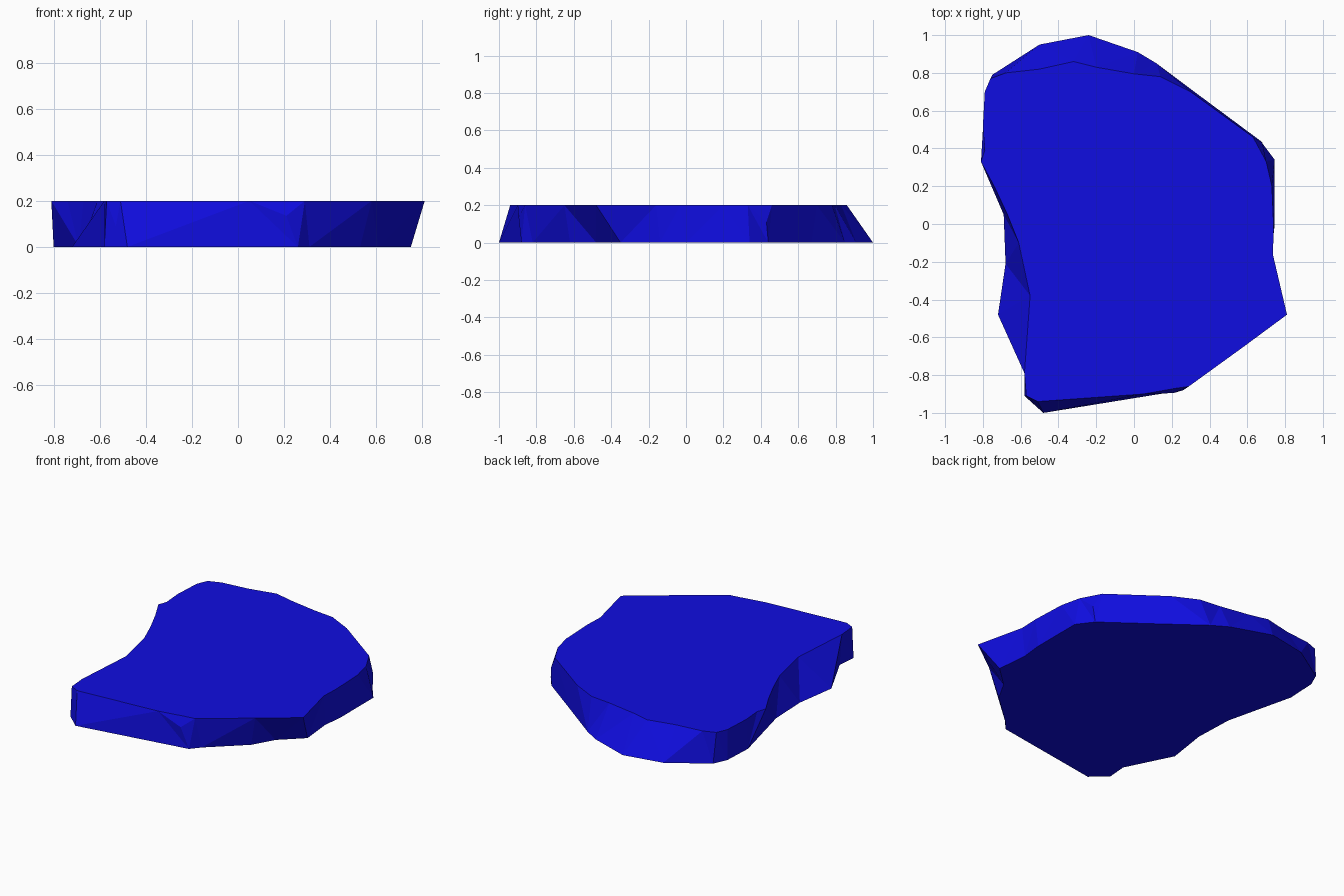
import bpy
import bmesh
from mathutils import Vector

cube = bpy.data.objects.get("Cube")
if cube:
    bpy.data.objects.remove(cube, do_unlink=True)

HEIGHT = 0.2

# Rim outlines, both running from the front right corner round by the left edge
upper_rim = [(.29, -.86), (.22, -.87), (.05, -.9), (-.51, -.94), (-.57, -.91),
             (-.58, -.79), (-.55, -.38), (-.61, -.1), (-.67, .05), (-.74, .2),
             (-.81, .33), (-.79, .39), (-.8, .52), (-.79, .7), (-.76, .77),
             (-.68, .8), (-.5, .82), (-.32, .86), (-.2, .83), (0, .795),
             (.14, .78), (.3, .7), (.63, .46), (.7, .33), (.73, .2),
             (.74, -.03), (.735, -.16), (.81, -.48), (.58, -.65)]
lower_rim = [(.26, -.88), (-.48, -1), (-.58, -.91), (-.57, -.78), (-.72, -.48),
             (-.68, -.21), (-.69, .05), (-.8, .5), (-.79, .7), (-.75, .79),
             (-.5, .95), (-.24, 1), (.02, .91), (.12, .85), (.36, .67),
             (.67, .44), (.745, .34), (.745, 0), (.73, -.14), (.75, -.35),
             (.61, -.48), (.53, -.62), (.31, -.82)]


def stitch(bm, a, b):
    """Join two closed rims with triangles, always taking the shorter diagonal."""
    i = j = 0
    while i < len(a) or j < len(b):
        p, q = a[i % len(a)], b[j % len(b)]
        p_next, q_next = a[(i + 1) % len(a)], b[(j + 1) % len(b)]
        step_a = (p_next.co - q.co).length
        step_b = (q_next.co - p.co).length
        if j == len(b) or (i < len(a) and step_a <= step_b):
            bm.faces.new((p, q, p_next))
            i += 1
        else:
            bm.faces.new((p, q, q_next))
            j += 1


def chip(bm, position):
    """Break the nearest wall edge and pull its middle to the given position."""
    target = Vector(position)
    walls = [e for e in bm.edges
             if abs(e.verts[0].co.z - e.verts[1].co.z) > HEIGHT / 2]
    edge = min(walls, key=lambda e:
               ((e.verts[0].co + e.verts[1].co) / 2 - target).length)
    made = bmesh.ops.bisect_edges(bm, edges=[edge], cuts=1)
    vert = next(g for g in made["geom_split"] if isinstance(g, bmesh.types.BMVert))
    vert.co = target
    bmesh.ops.triangulate(bm, faces=list(vert.link_faces))


# Slab: two flat faces joined by a faceted, broken wall
bm = bmesh.new()
upper = [bm.verts.new((x, y, HEIGHT)) for x, y in upper_rim]
lower = [bm.verts.new((x, y, 0)) for x, y in lower_rim]
bm.faces.new(upper)
bm.faces.new(lower)
stitch(bm, upper, lower)

# Chipped points on the wall
for point in [(.21, -.895, .135), (-.53, -.94, .09), (.68, .43, .11)]:
    chip(bm, point)

bmesh.ops.recalc_face_normals(bm, faces=bm.faces)
mesh = bpy.data.meshes.new("stone_slab")
bm.to_mesh(mesh)
bm.free()

# Single flat colour
blue = bpy.data.materials.new("deep blue")
blue.use_nodes = True
colour = (.005, .004, .75, 1)
blue.diffuse_color = colour
blue.node_tree.nodes["Principled BSDF"].inputs["Base Color"].default_value = colour
mesh.materials.append(blue)

slab = bpy.data.objects.new("stone_slab", mesh)
bpy.context.collection.objects.link(slab)
